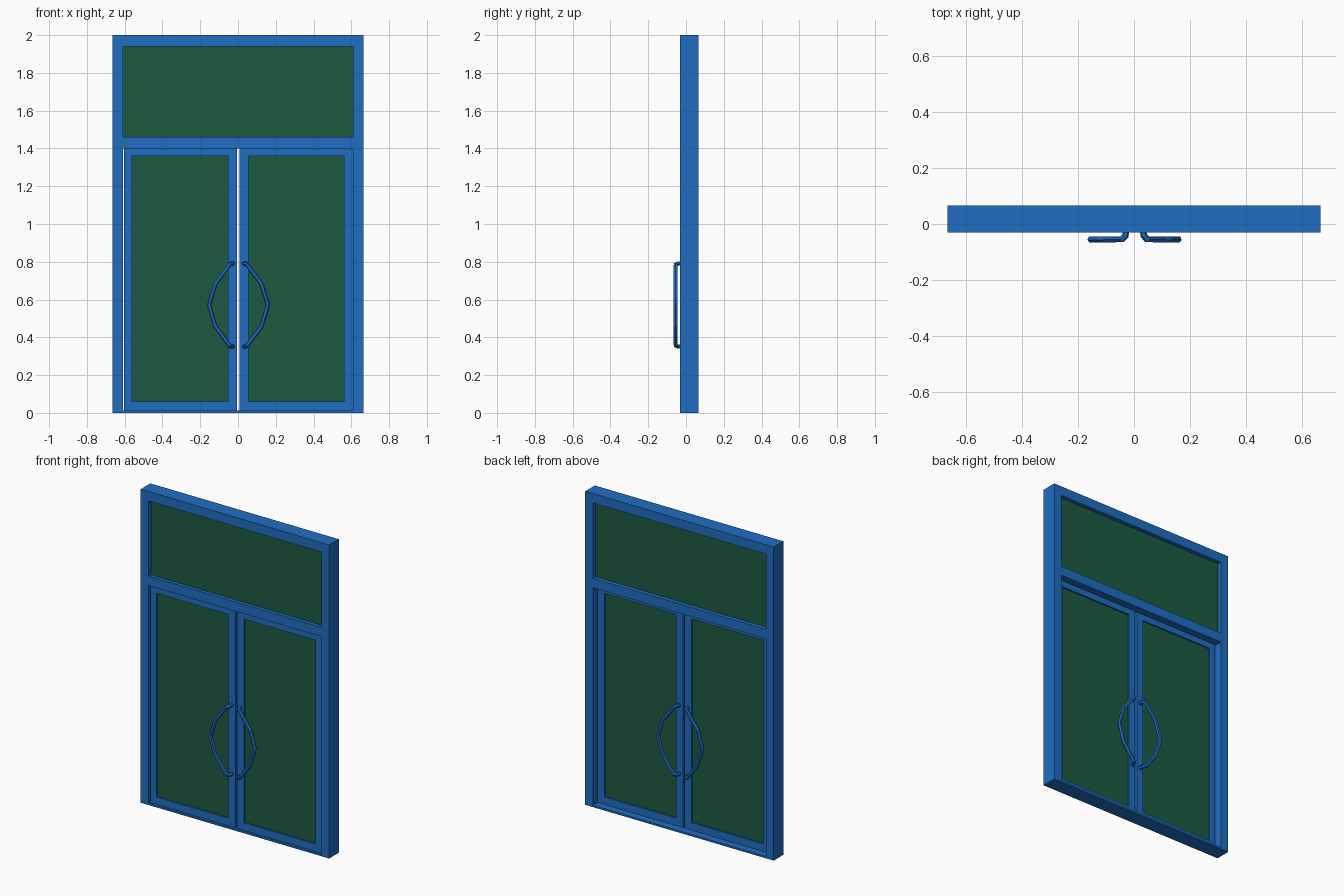
import bpy, math

if "Cube" in bpy.data.objects:
    bpy.data.objects.remove(bpy.data.objects["Cube"])


def material(name, color):
    m = bpy.data.materials.new(name)
    m.diffuse_color = color
    m.use_nodes = True
    m.node_tree.nodes["Principled BSDF"].inputs["Base Color"].default_value = m.diffuse_color
    return m


BLUE = material("blue_metal", (0.014, 0.155, 0.54, 1))
GREEN = material("green_glass", (0.012, 0.10, 0.052, 1))


def curve_to_mesh(name, curve, mat, rot=(0, 0, 0), loc=(0, 0, 0)):
    tmp = bpy.data.objects.new(name + "_curve", curve)
    bpy.context.collection.objects.link(tmp)
    deps = bpy.context.evaluated_depsgraph_get()
    mesh = bpy.data.meshes.new_from_object(tmp.evaluated_get(deps))
    bpy.data.objects.remove(tmp)
    mesh.materials.clear()
    mesh.materials.append(mat)
    for p in mesh.polygons:
        p.use_smooth = False
    ob = bpy.data.objects.new(name, mesh)
    ob.rotation_euler = rot
    ob.location = loc
    bpy.context.collection.objects.link(ob)
    return ob


def panel(name, outer, holes, y0, y1, mat):
    """Upright slab; rectangles are (x0, x1, z0, z1)."""
    c = bpy.data.curves.new(name, 'CURVE')
    c.dimensions = '2D'
    c.fill_mode = 'BOTH'
    c.extrude = (y1 - y0) / 2
    for x0, x1, z0, z1 in [outer] + holes:
        s = c.splines.new('POLY')
        s.points.add(3)
        for p, (x, z) in zip(s.points, [(x0, z0), (x1, z0), (x1, z1), (x0, z1)]):
            p.co = (x, z, 0, 1)
        s.use_cyclic_u = True
    return curve_to_mesh(name, c, mat, (math.pi / 2, 0, 0), (0, (y0 + y1) / 2, 0))


def handle(name, side, face):
    """Bowed pull handle; side = -1/1 in x, face = -1/1 in y."""
    half = [(0.030, 0.016, 0.219), (0.033, 0.042, 0.219), (0.046, 0.055, 0.215),
            (0.123, 0.055, 0.112)]
    path = half + [(0.156, 0.055, 0.0)] + [(x, y, -z) for x, y, z in reversed(half)]
    c = bpy.data.curves.new(name, 'CURVE')
    c.dimensions = '3D'
    c.bevel_depth = 0.012
    c.bevel_resolution = 1
    c.use_fill_caps = True
    s = c.splines.new('POLY')
    s.points.add(len(path) - 1)
    for p, (x, y, z) in zip(s.points, path):
        p.co = (0.002 + side * x, face * y, 0.571 + z, 1)
    return curve_to_mesh(name, c, BLUE)


# Outer frame with transom window opening and doorway
panel("door_frame", (-0.665, 0.665, 0, 2),
      [(-0.61, 0.61, 1.46, 1.94), (-0.61, 0.61, 0.012, 1.40)], -0.031, 0.066, BLUE)
panel("transom_glass", (-0.61, 0.61, 1.46, 1.94), [], -0.008, 0.04, GREEN)

# Two glazed door leaves, with a pull handle on each face
for label, x0, x1, g0, g1, side in [("left", -0.604, -0.005, -0.56, -0.052, -1),
                                    ("right", 0.008, 0.609, 0.055, 0.562, 1)]:
    glass = (g0, g1, 0.06, 1.36)
    panel(label + "_door", (x0, x1, 0.013, 1.399), [glass], -0.02, 0.02, BLUE)
    panel(label + "_door_glass", glass, [], -0.01, 0.01, GREEN)
    for where, face in [("front", -1), ("back", 1)]:
        handle(f"{label}_{where}_handle", side, face)
